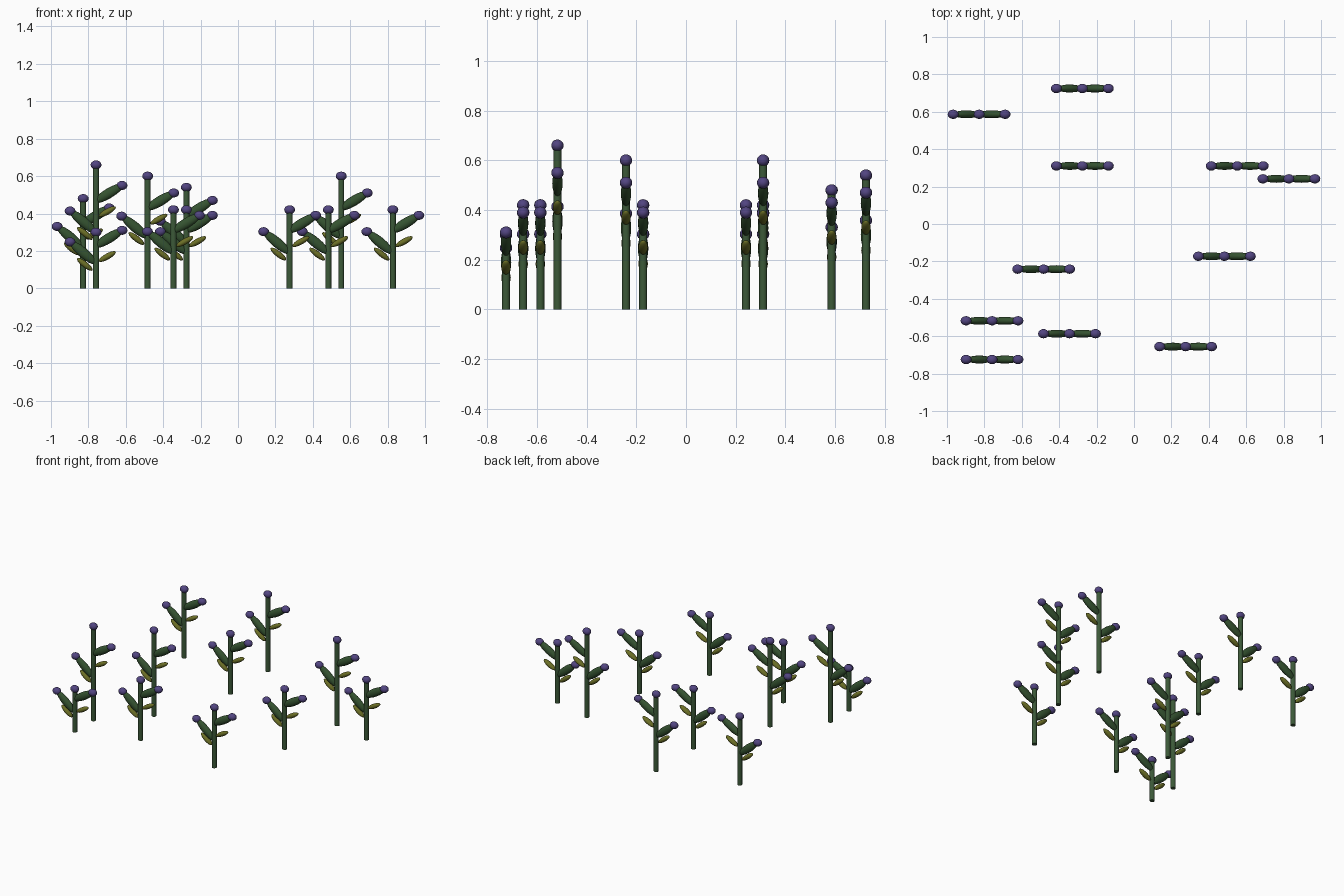
import bpy, bmesh
from math import radians
from mathutils import Matrix, Vector

if "Cube" in bpy.data.objects:
    bpy.data.objects.remove(bpy.data.objects["Cube"])

STEP = 0.069  # planting grid spacing


def material(name, color):
    m = bpy.data.materials.new(name)
    m.diffuse_color = (*color, 1)
    m.use_nodes = True
    m.node_tree.nodes["Principled BSDF"].inputs["Base Color"].default_value = m.diffuse_color
    return m


green = material("stem_green", (0.045, 0.10, 0.04))
leaf_green = material("leaf_green", (0.035, 0.085, 0.03))
olive = material("young_leaf_olive", (0.15, 0.16, 0.02))
purple = material("flower_purple", (0.085, 0.06, 0.22))


def finish(bm, name, mat):
    for f in bm.faces:
        f.smooth = len(f.verts) <= 4
    mesh = bpy.data.meshes.new(name)
    bm.to_mesh(mesh)
    bm.free()
    mesh.materials.append(mat)
    return mesh


def ellipsoid(name, radii, mat, u=16, v=10, axis='Z'):
    bm = bmesh.new()
    bmesh.ops.create_uvsphere(bm, u_segments=u, v_segments=v, radius=1)
    if axis == 'X':  # poles point along the leaf
        bmesh.ops.rotate(bm, verts=bm.verts, matrix=Matrix.Rotation(radians(90), 3, 'Y'))
    bmesh.ops.scale(bm, verts=bm.verts, vec=Vector(radii))
    return finish(bm, name, mat)


def stem_mesh(h):
    bm = bmesh.new()
    bmesh.ops.create_cone(bm, cap_ends=True, segments=16, radius1=0.016, radius2=0.016,
                          depth=h, matrix=Matrix.Translation((0, 0, h / 2)))
    return finish(bm, "stem", green)


flower = ellipsoid("flower", (0.029, 0.025, 0.024), purple)
leaf = ellipsoid("leaf", (0.092, 0.021, 0.027), leaf_green, axis='X')
young = ellipsoid("young_leaf", (0.052, 0.019, 0.016), olive, axis='X')


def place(name, mesh, loc, tilt=0):
    ob = bpy.data.objects.new(name, mesh)
    ob.location = loc
    ob.rotation_euler = (0, radians(tilt), 0)
    bpy.context.collection.objects.link(ob)


# grid column, grid row, height of each plant
plants = [(-4, 10.5, .54), (-12, 8.5, .48), (-4, 4.5, .42), (8, 4.5, .60),
          (12, 3.5, .42), (7, -2.5, .42), (-7, -3.5, .60), (-11, -7.5, .66),
          (-5, -8.5, .42), (-11, -10.5, .30), (4, -9.5, .42)]

for col, row, h in plants:
    x, y = col * STEP, row * STEP
    place("stem", stem_mesh(h), (x, y, 0))
    place("top_flower", flower, (x, y, h))
    right = 0.11 + h * 2 / 3      # right flower height
    left = 0.11 + h * 0.46        # left flower height
    for side, z, tilt, drop, ydrop in ((1, right, -31, 0.042, 0.14), (-1, left, 40, 0.058, 0.12)):
        tag = "right" if side > 0 else "left"
        place(tag + "_flower", flower, (x + side * 0.139, y, z))
        place(tag + "_leaf", leaf, (x + side * 0.068, y, z - drop), tilt)
        place(tag + "_young_leaf", young, (x + side * 0.06, y, z - ydrop), tilt * 0.95)
